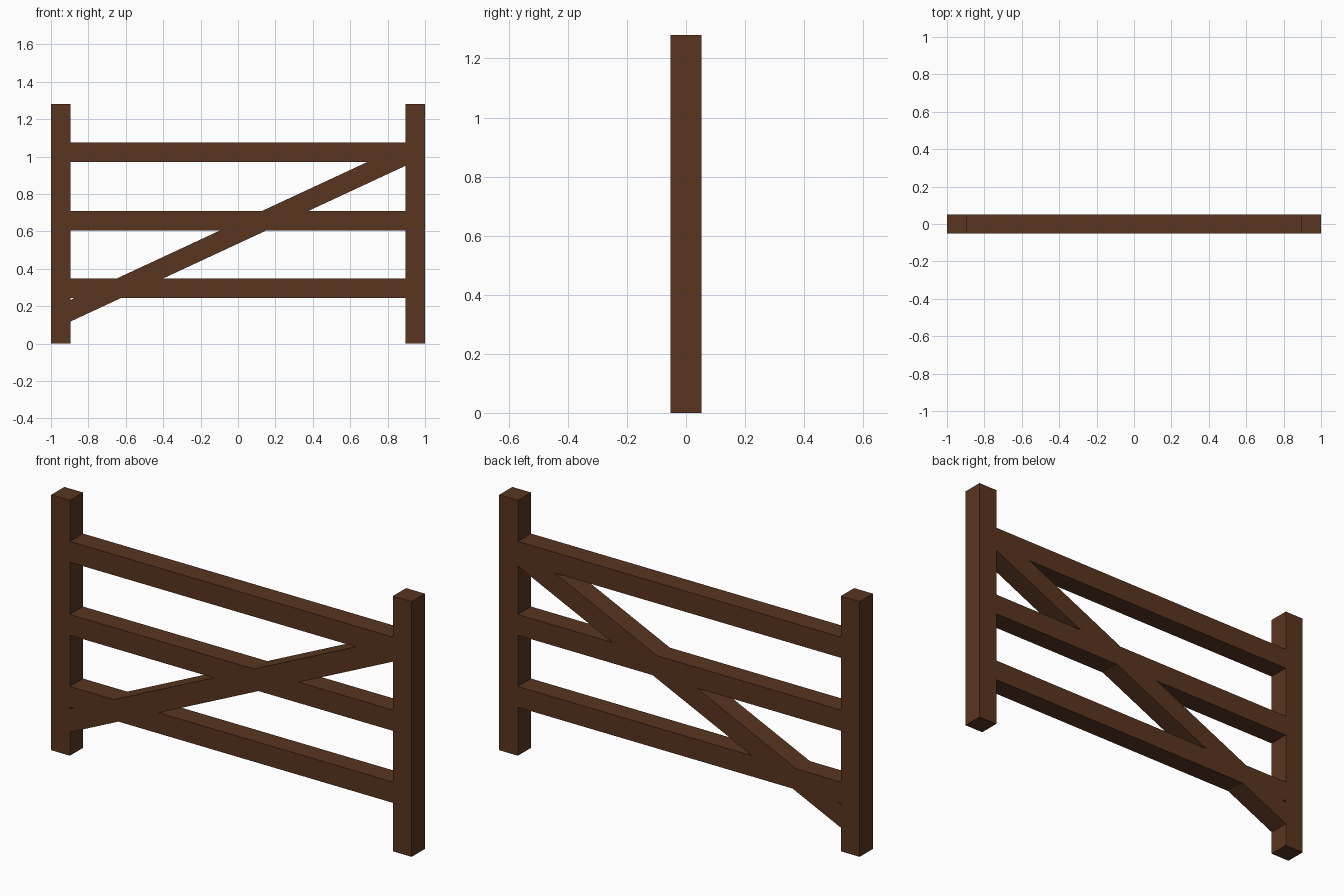
import bpy, bmesh

if "Cube" in bpy.data.objects:
    bpy.data.objects.remove(bpy.data.objects["Cube"])

T = 0.104          # square timber thickness
H = T / 2
INNER = 1 - T      # inner face of each post

wood = bpy.data.materials.new("dark_wood")
wood.diffuse_color = (0.10, 0.036, 0.014, 1)
wood.use_nodes = True
wood.node_tree.nodes["Principled BSDF"].inputs["Base Color"].default_value = wood.diffuse_color


def beam(name, profile):
    """Extrude an x-z outline through the full timber depth."""
    bm = bmesh.new()
    face = bm.faces.new([bm.verts.new((x, -H, z)) for x, z in profile])
    ext = bmesh.ops.extrude_face_region(bm, geom=[face])
    verts = [g for g in ext["geom"] if isinstance(g, bmesh.types.BMVert)]
    bmesh.ops.translate(bm, verts=verts, vec=(0, T, 0))
    bmesh.ops.recalc_face_normals(bm, faces=bm.faces[:])
    mesh = bpy.data.meshes.new(name)
    bm.to_mesh(mesh)
    bm.free()
    mesh.materials.append(wood)
    obj = bpy.data.objects.new(name, mesh)
    bpy.context.collection.objects.link(obj)
    return obj


def rect(x0, x1, z0, z1):
    return [(x0, z0), (x1, z0), (x1, z1), (x0, z1)]


# upright posts
beam("left_post", rect(-1, -INNER, 0, 1.28))
beam("right_post", rect(INNER, 1, 0, 1.28))

# horizontal rails between the posts
for name, z in (("lower_rail", 0.243), ("middle_rail", 0.604), ("top_rail", 0.97)):
    beam(name, rect(-INNER, INNER, z, z + T))

# diagonal brace, ends cut plumb against the posts
low, high, rise = 0.118, 0.951, 0.115
beam("diagonal_brace", [(-INNER, low), (INNER, high),
                        (INNER, high + rise), (-INNER, low + rise)])
